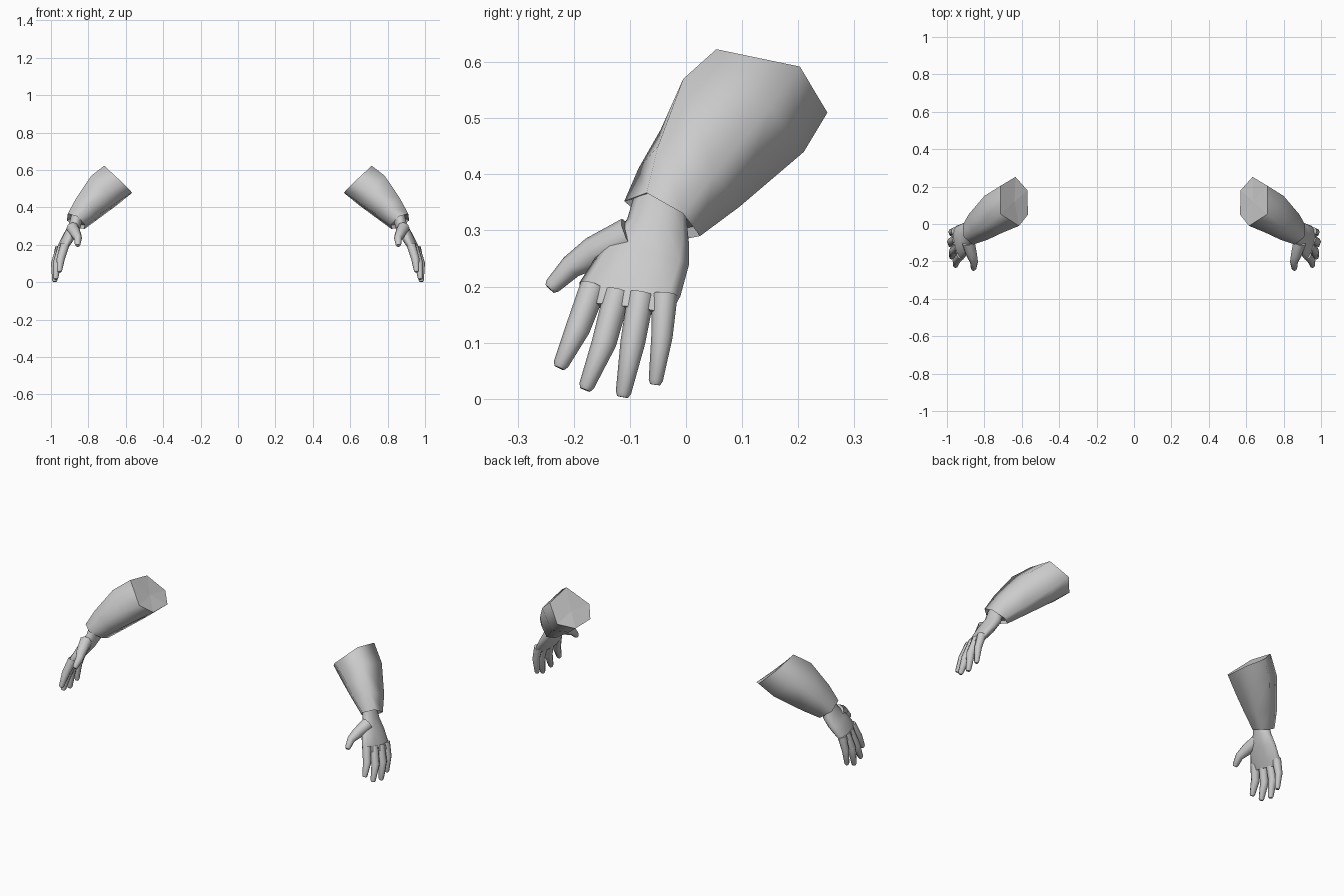
import bpy, bmesh, math
from mathutils import Vector

if "Cube" in bpy.data.objects:
    bpy.data.objects.remove(bpy.data.objects["Cube"])

grey = bpy.data.materials.new("plain grey")
grey.diffuse_color = (0.6, 0.6, 0.6, 1)
grey.use_nodes = True
grey.node_tree.nodes["Principled BSDF"].inputs["Base Color"].default_value = grey.diffuse_color


def loft(name, rings, cap_depth=0.0, flat_from=None):
    """Skin a list of point rings, close both ends, and mirror to the other side."""
    bm = bmesh.new()
    vs = [[bm.verts.new(p) for p in r] for r in rings]
    n = len(vs[0])
    for k, (a, b) in enumerate(zip(vs, vs[1:])):
        for i in range(n):
            j = (i + 1) % n
            f = bm.faces.new((a[i], a[j], b[j], b[i]))
            f.smooth = flat_from is None or k < flat_from
    # fan caps
    for ring, other in ((vs[0], vs[1]), (vs[-1], vs[-2])):
        mid = sum((v.co for v in ring), Vector()) / n
        inward = sum((v.co for v in other), Vector()) / n - mid
        c = bm.verts.new(mid + inward.normalized() * cap_depth)
        for i in range(n):
            bm.faces.new((ring[i], ring[(i + 1) % n], c))
    bmesh.ops.recalc_face_normals(bm, faces=bm.faces)
    # keep creases between smooth sides and flat ends
    for e in bm.edges:
        if any(not f.smooth for f in e.link_faces):
            e.smooth = False
    me = bpy.data.meshes.new(name)
    bm.to_mesh(me)
    bm.free()
    me.materials.append(grey)
    ob = bpy.data.objects.new(name, me)
    bpy.context.collection.objects.link(ob)
    m = ob.modifiers.new("mirror", 'MIRROR')
    m.use_mirror_merge = False
    return ob


def oval(centre, wide, thick, n=10):
    """Flattened ring for the palm: half width vector and half thickness."""
    c, w = Vector(centre), Vector(wide)
    t = w.cross(Vector((0.3, -0.25, -1))).normalized() * thick
    return [c + w * math.cos(a) + t * math.sin(a)
            for a in (2 * math.pi * i / n for i in range(n))]


def finger(name, path, radii, n=8):
    """Tapered tube with a blunt rounded tip."""
    pts = [Vector(p) for p in path]
    last = (pts[-1] - pts[-2]).normalized()
    pts.insert(-1, pts[-1] - last * 0.008)
    radii = list(radii[:-1]) + [radii[-1] * 1.15, radii[-1] * 0.8]
    rings = []
    for i, p in enumerate(pts):
        d = (pts[min(i + 1, len(pts) - 1)] - pts[max(i - 1, 0)]).normalized()
        u = d.cross(Vector((1, 0, 0))).normalized()
        v = d.cross(u)
        rings.append([p + (u * math.cos(a) + v * math.sin(a)) * radii[i]
                      for a in (2 * math.pi * k / n for k in range(n))])
    return loft(name, rings)


# Forearm sleeve: six-sided, elbow to cuff
sleeve = [
    [(.715, .054, .623), (.715, .203, .592), (.634, .252, .51),
     (.57, .18, .475), (.567, .05, .48), (.615, -.01, .53)],
    [(.784, -.005, .57), (.80, .15, .52), (.70, .21, .44),
     (.65, .12, .41), (.65, .01, .425), (.70, -.045, .48)],
    [(.865, -.05, .45), (.885, .05, .40), (.80, .095, .342),
     (.745, .05, .34), (.745, -.03, .36), (.785, -.085, .41)],
    [(.91, -.07, .367), (.915, -.005, .33), (.86, .025, .29),
     (.82, 0, .285), (.82, -.06, .31), (.86, -.11, .352)],
]
# Inset inside the cuff rim
mid = sum((Vector(p) for p in sleeve[-1]), Vector()) / 6
sleeve.append([mid + (Vector(p) - mid) * 0.8 + Vector((-.01, .008, .012))
               for p in sleeve[-1]])
loft("forearm_sleeve", sleeve, 0.003, flat_from=3)

# Palm and wrist
loft("palm", [
    oval((.86, -.045, .35), (0, .045, -.02), .033),
    oval((.873, -.05, .30), (.005, .055, -.02), .033),
    oval((.90, -.075, .25), (.01, .080, -.012), .034),
    oval((.932, -.10, .195), (.018, .090, -.012), .027),
    oval((.95, -.108, .16), (.02, .080, -.010), .018),
])

# Fingers and thumb
taper = (.024, .022, .012)
finger("index_finger", [(.925, -.165, .2), (.948, -.193, .125), (.955, -.226, .055)], taper)
finger("middle_finger", [(.94, -.122, .19), (.968, -.146, .1), (.975, -.18, .016)], taper)
finger("ring_finger", [(.95, -.08, .185), (.978, -.095, .1), (.98, -.113, .003)], taper)
finger("little_finger", [(.955, -.038, .185), (.974, -.043, .11), (.975, -.055, .025)],
       (.023, .019, .011))
finger("thumb", [(.885, -.10, .29), (.868, -.165, .26), (.855, -.205, .235),
                 (.858, -.243, .196)], (.034, .029, .021, .013))
